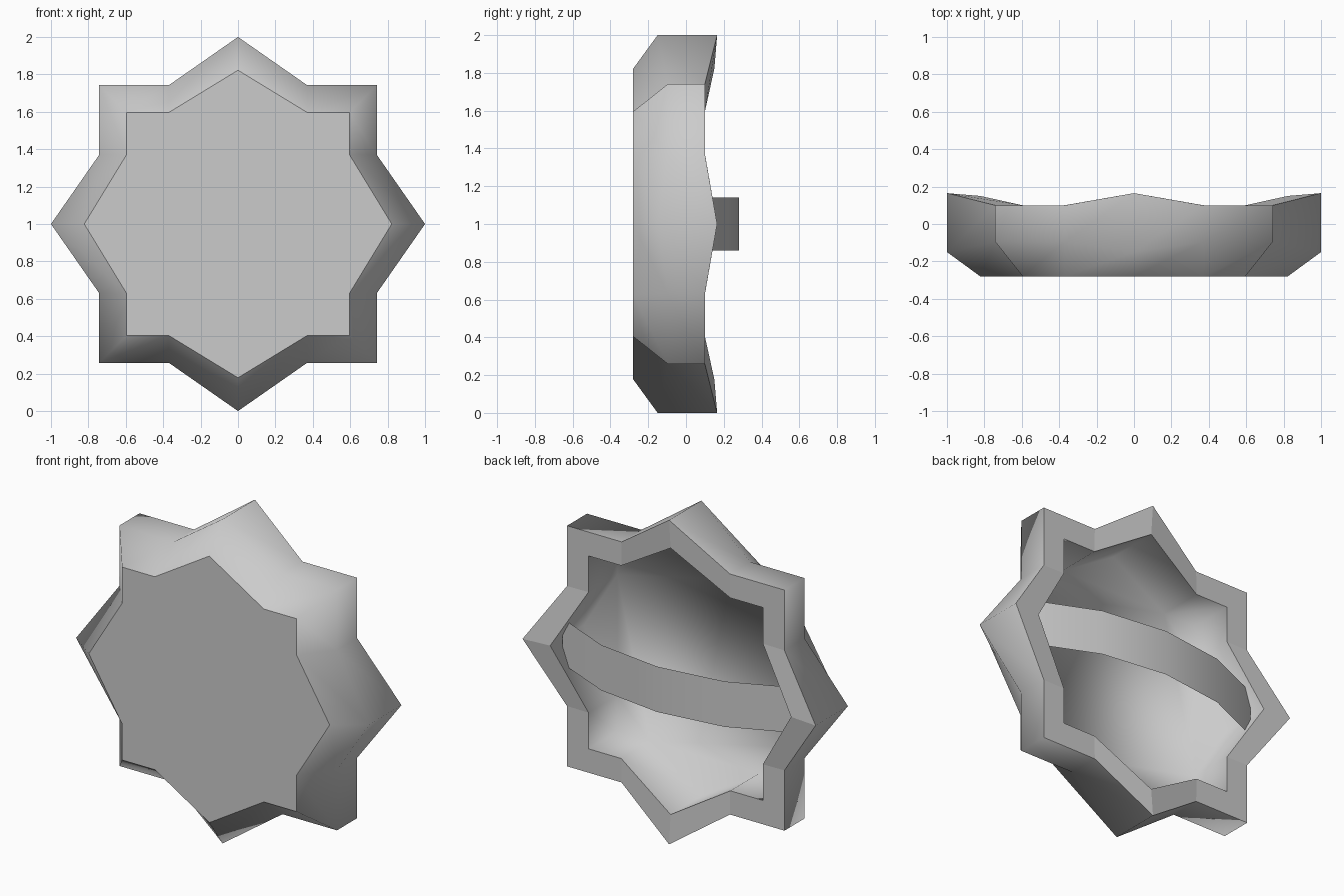
import bpy, bmesh

if "Cube" in bpy.data.objects:
    bpy.data.objects.remove(bpy.data.objects["Cube"])

grey = bpy.data.materials.new("light_grey")
grey.diffuse_color = (0.6, 0.6, 0.6, 1)
grey.use_nodes = True
grey.node_tree.nodes["Principled BSDF"].inputs["Base Color"].default_value = grey.diffuse_color


def star(tip, diag, valley, y_tip, y_low):
    """Eight-pointed outline: (x, y, z) points, built one quarter at a time."""
    pts = []
    quarter = [(0, tip, y_tip), (valley, diag, y_low),
               (diag, diag, y_low), (diag, valley, y_low)]
    for k in range(4):
        for a, b, y in quarter:
            for _ in range(k):          # quarter turns
                a, b = b, -a
            pts.append((a, y, 1 + b))
    return pts


def finish(name, bm):
    mesh = bpy.data.meshes.new(name)
    bm.to_mesh(mesh)
    bm.free()
    mesh.materials.append(grey)
    obj = bpy.data.objects.new(name, mesh)
    bpy.context.collection.objects.link(obj)
    return obj


# Shield body: front face, bevel, outer wall, back rim, inner wall, hollow floor
bm = bmesh.new()
outlines = [
    star(0.822, 0.595, 0.372, -0.28, -0.28),    # front face
    star(1.0, 0.742, 0.37, -0.15, -0.095),      # outer edge of bevel
    star(1.0, 0.742, 0.37, 0.165, 0.10),        # outer back rim
    star(0.822, 0.595, 0.372, 0.15, 0.10),      # inner back rim
    star(0.822, 0.595, 0.372, -0.18, -0.18),    # hollow floor
]
rings = [[bm.verts.new(p) for p in o] for o in outlines]
n = len(rings[0])
for i in range(len(rings) - 1):
    lo, hi = rings[i], rings[i + 1]
    for j in range(n):
        k = (j + 1) % n
        f = bm.faces.new((lo[j], lo[k], hi[k], hi[j]))
        f.smooth = i != 2               # the back rim stays flat
bm.faces.new(rings[0])                  # flat front
bm.faces.new(rings[-1]).smooth = True   # floor blends into the inner wall
bmesh.ops.recalc_face_normals(bm, faces=bm.faces[:])
for i in (0, 2, 3):                     # crisp front and rim borders
    for j in range(n):
        bm.edges.get((rings[i][j], rings[i][(j + 1) % n])).smooth = False
finish("shield_body", bm)

# Arm strap: thin curved band across the back, ends sunk into the rim
bm = bmesh.new()
path = [(-0.8, 0.06), (-0.42, 0.225), (0, 0.28), (0.42, 0.225), (0.8, 0.06)]
cols = [[bm.verts.new((x, y, z)) for z in (0.86, 1.14)] for x, y in path]
for a, b in zip(cols, cols[1:]):
    bm.faces.new((a[0], a[1], b[1], b[0])).smooth = True
finish("arm_strap", bm)
